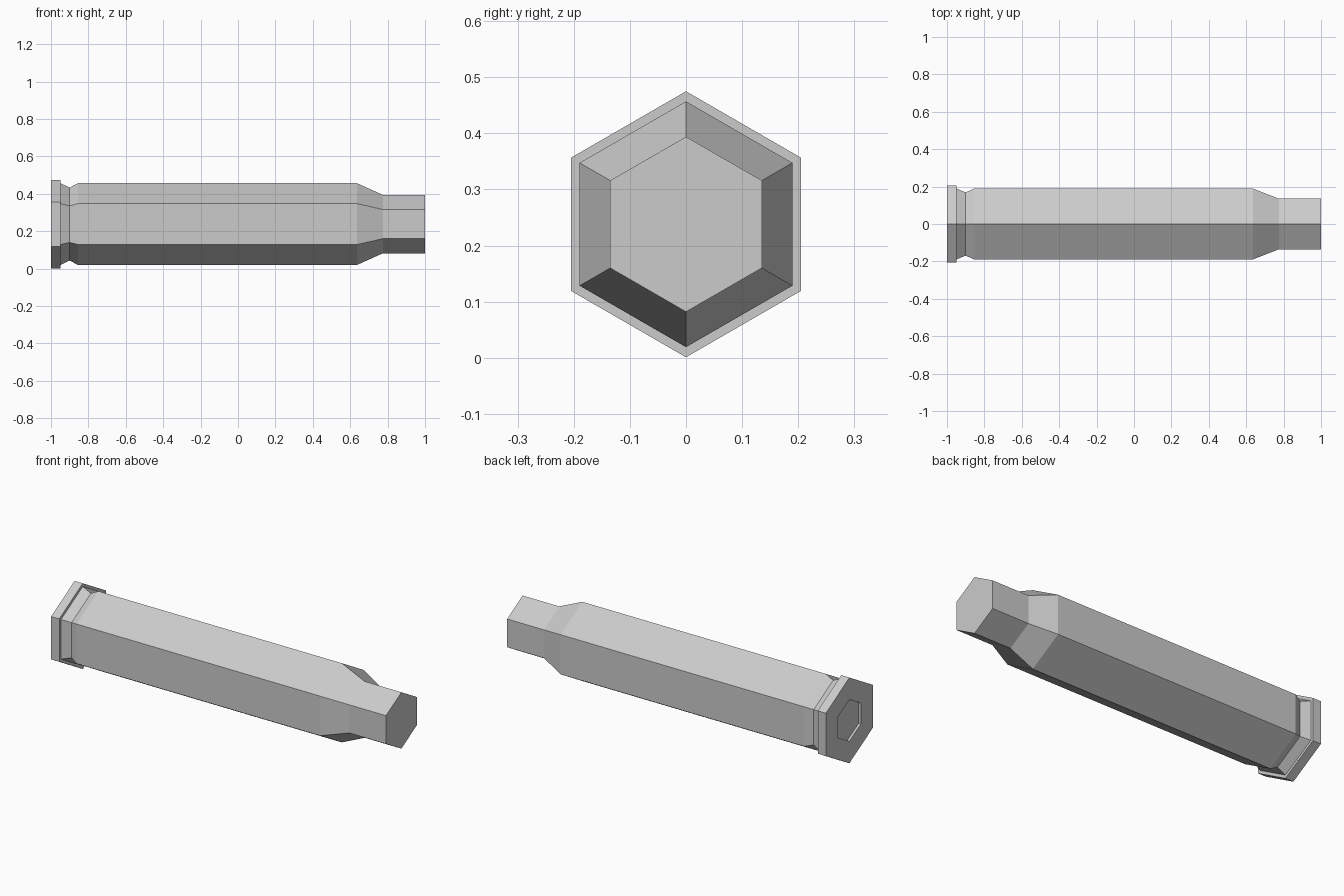
import bpy, bmesh
from math import sin, cos, pi

if "Cube" in bpy.data.objects:
    bpy.data.objects.remove(bpy.data.objects["Cube"])

SIDES = 6
AXIS_Z = 0.238

# (x, corner radius) from primer pocket, round the rim, groove, body, shoulder, neck
PROFILE = [
    (-0.987, 0.115), (-1.0, 0.115),
    (-1.0, 0.237), (-0.95, 0.237),
    (-0.95, 0.219), (-0.90, 0.195),
    (-0.855, 0.219), (0.635, 0.219),
    (0.775, 0.156), (1.0, 0.156),
]


def lathe_x(name, profile):
    """Sweep a profile around the x axis with flat sides and capped ends."""
    bm = bmesh.new()
    rings = [[bm.verts.new((x, r * sin(2 * pi * i / SIDES), AXIS_Z + r * cos(2 * pi * i / SIDES)))
              for i in range(SIDES)] for x, r in profile]
    for a, b in zip(rings, rings[1:]):
        for i in range(SIDES):
            j = (i + 1) % SIDES
            bm.faces.new((a[i], a[j], b[j], b[i]))
    bm.faces.new(rings[0])
    bm.faces.new(rings[-1])
    bmesh.ops.recalc_face_normals(bm, faces=bm.faces)
    mesh = bpy.data.meshes.new(name)
    bm.to_mesh(mesh)
    bm.free()
    obj = bpy.data.objects.new(name, mesh)
    bpy.context.collection.objects.link(obj)
    return obj


# Hexagonal casing with recessed primer
lathe_x("cartridge_casing", PROFILE)
